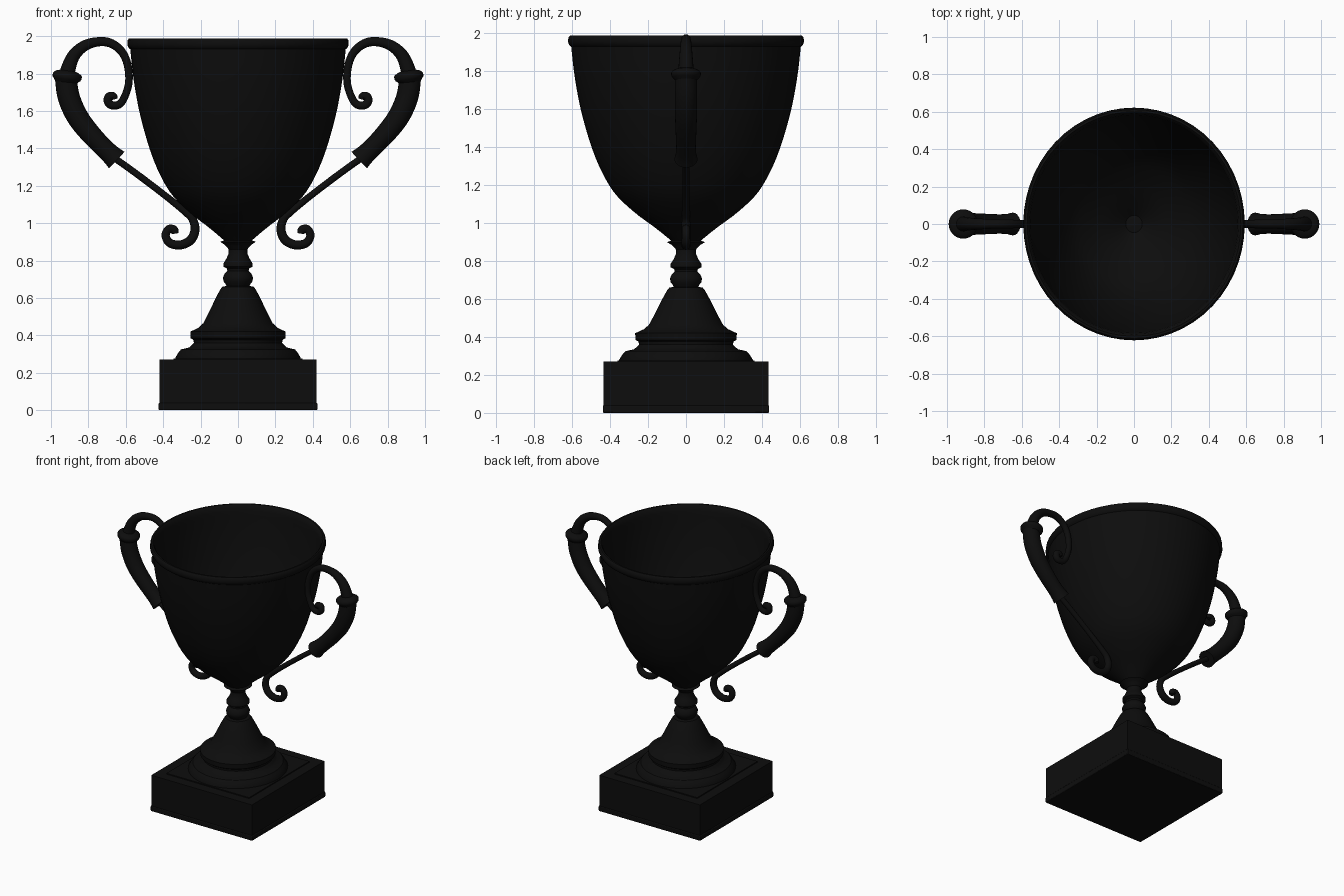
import bpy, bmesh, math
from mathutils import Vector

black = bpy.data.materials.new("glossy black")
black.diffuse_color = (0.004, 0.004, 0.004, 1)


def finish(name, bm, angle=35):
    bmesh.ops.recalc_face_normals(bm, faces=bm.faces)
    me = bpy.data.meshes.new(name)
    bm.to_mesh(me)
    bm.free()
    me.materials.append(black)
    ob = bpy.data.objects.new(name, me)
    bpy.context.collection.objects.link(ob)
    bpy.ops.object.select_all(action='DESELECT')
    ob.select_set(True)
    bpy.context.view_layer.objects.active = ob
    bpy.ops.object.shade_smooth_by_angle(angle=math.radians(angle))
    return ob


def smooth_path(pts, steps):
    """Catmull-Rom interpolation through the points."""
    pts = [Vector(p) for p in pts]
    out = []
    for i in range(len(pts) - 1):
        a, b, c, d = pts[max(i - 1, 0)], pts[i], pts[i + 1], pts[min(i + 2, len(pts) - 1)]
        for s in range(steps):
            t = s / steps
            out.append(0.5 * (2 * b + (c - a) * t + (2 * a - 5 * b + 4 * c - d) * t * t
                              + (3 * b - a - 3 * c + d) * t ** 3))
    return out + [pts[-1]]


def skin(bm, rings):
    n = len(rings[0])
    for a, b in zip(rings, rings[1:]):
        for i in range(n):
            j = (i + 1) % n
            bm.faces.new((a[i], a[j], b[j], b[i]))
    bm.faces.new(rings[0])
    bm.faces.new(rings[-1])


def lathe(name, profile, n=56, xs=0.952):
    bm = bmesh.new()
    rings = [[bm.verts.new((xs * r * math.cos(2 * math.pi * i / n),
                            r * math.sin(2 * math.pi * i / n), z)) for i in range(n)]
             for r, z in profile]
    skin(bm, rings)
    return finish(name, bm)


def tube(name, pts, side, steps=5, n=16):
    """Round sweep in the xz plane; points are (x, z, radius)."""
    path = smooth_path(pts, steps)
    bm = bmesh.new()
    rings = []
    for k, p in enumerate(path):
        t = path[min(k + 1, len(path) - 1)] - path[max(k - 1, 0)]
        t = Vector((t.x, t.y)).normalized()
        ring = []
        for i in range(n):
            a = 2 * math.pi * i / n
            c = p.z * math.cos(a)
            ring.append(bm.verts.new((side * (p.x - t.y * c), p.z * math.sin(a), p.y + t.x * c)))
        rings.append(ring)
    skin(bm, rings)
    return finish(name, bm, 50)


def box(name, sx, sy, z0, z1):
    bm = bmesh.new()
    bmesh.ops.create_cube(bm, size=1)
    for v in bm.verts:
        v.co = (v.co.x * 2 * sx, v.co.y * 2 * sy, z0 + (v.co.z + 0.5) * (z1 - z0))
    return finish(name, bm)


# square plinth
box("plinth", 0.42, 0.434, 0.0, 0.27)
foot = box("plinth_foot", 0.425, 0.438, 0.0, 0.04)
bev = foot.modifiers.new("bevel", 'BEVEL')
bev.width, bev.segments = 0.006, 2
box("plinth_top_plate", 0.345, 0.36, 0.26, 0.277)

# turned pedestal and stem
lathe("pedestal", [(0.352, 0.265), (0.352, 0.28), (0.335, 0.308), (0.32, 0.325), (0.275, 0.335),
                   (0.262, 0.345), (0.248, 0.36), (0.25, 0.375), (0.266, 0.385), (0.268, 0.42),
                   (0.245, 0.43), (0.22, 0.442), (0.195, 0.465), (0.165, 0.52), (0.125, 0.6),
                   (0.1, 0.645), (0.088, 0.66), (0.06, 0.665)])
lathe("stem", [(0.06, 0.655), (0.07, 0.675), (0.082, 0.69), (0.084, 0.71), (0.075, 0.73),
               (0.06, 0.745), (0.062, 0.757), (0.082, 0.768), (0.082, 0.785), (0.065, 0.81),
               (0.052, 0.84), (0.052, 0.86), (0.07, 0.88), (0.075, 0.885), (0.1, 0.9), (0.06, 0.915)])

# bowl: outer wall, rolled rim, hollow inside
wall = [(0.05, 0.885), (0.155, 0.97), (0.275, 1.06), (0.385, 1.17), (0.475, 1.34),
        (0.545, 1.56), (0.585, 1.76), (0.605, 1.93)]
outer = [(p.x, p.y) for p in smooth_path(wall, 4)]
rim = [(0.615, 1.937), (0.622, 1.955), (0.62, 1.978), (0.612, 1.988), (0.6, 1.988), (0.59, 1.978)]
inner = [(max(r - 0.022, 0.02), z + 0.015) for r, z in reversed(outer)]
lathe("bowl", outer + rim + inner)

# handles on both sides
for side, tag in ((1, "right"), (-1, "left")):
    tube("upper_scroll_" + tag, [
        (0.66, 1.662, 0.016), (0.667, 1.678, 0.022), (0.69, 1.676, 0.023), (0.695, 1.65, 0.023),
        (0.674, 1.63, 0.022), (0.632, 1.637, 0.021), (0.602, 1.685, 0.02), (0.583, 1.76, 0.02),
        (0.591, 1.85, 0.021), (0.624, 1.92, 0.022), (0.685, 1.964, 0.024), (0.754, 1.969, 0.025),
        (0.823, 1.947, 0.029), (0.88, 1.893, 0.034), (0.912, 1.81, 0.04), (0.92, 1.76, 0.04)], side)
    tube("collar_" + tag, [
        (0.909, 1.815, 0.042), (0.91, 1.808, 0.062), (0.912, 1.795, 0.077), (0.914, 1.776, 0.077),
        (0.916, 1.762, 0.066), (0.917, 1.75, 0.055)], side, 2, 24)
    tube("horn_" + tag, [
        (0.92, 1.77, 0.058), (0.905, 1.674, 0.059), (0.861, 1.573, 0.058), (0.797, 1.487, 0.055),
        (0.727, 1.412, 0.052), (0.68, 1.367, 0.054), (0.648, 1.337, 0.061)], side, 5, 24)
    tube("lower_scroll_" + tag, [
        (0.67, 1.355, 0.018), (0.54, 1.262, 0.018), (0.39, 1.148, 0.018), (0.275, 1.055, 0.02),
        (0.24, 1.015, 0.022), (0.23, 0.96, 0.024), (0.255, 0.908, 0.025), (0.31, 0.883, 0.024),
        (0.366, 0.895, 0.023), (0.387, 0.935, 0.022), (0.37, 0.968, 0.022), (0.342, 0.965, 0.022),
        (0.336, 0.944, 0.018)], side)
